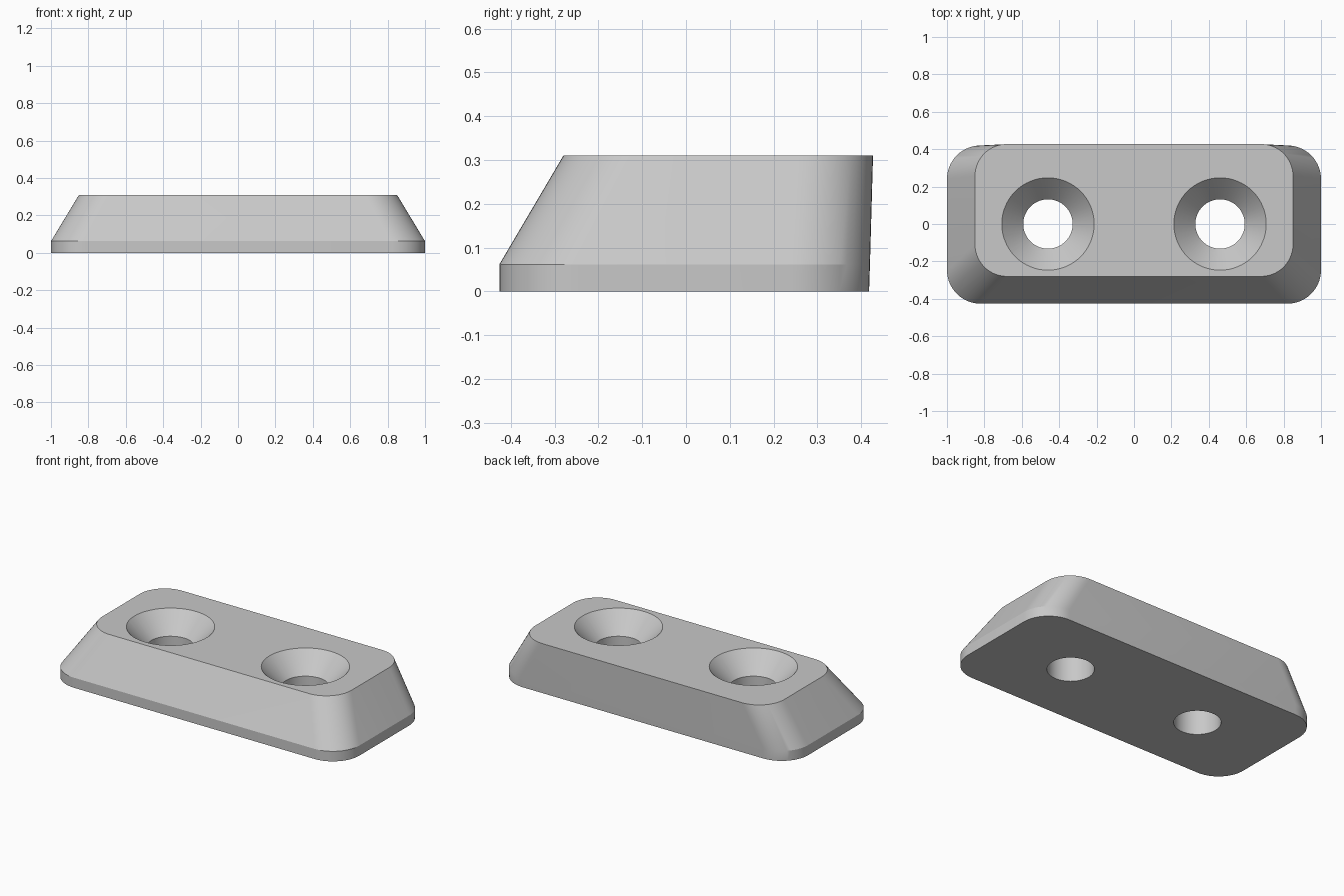
import bpy, bmesh, math

cube = bpy.data.objects.get("Cube")
if cube:
    bpy.data.objects.remove(cube, do_unlink=True)

grey = bpy.data.materials.new("light grey")
grey.use_nodes = True
grey.diffuse_color = (0.58, 0.58, 0.58, 1)
grey.node_tree.nodes["Principled BSDF"].inputs["Base Color"].default_value = grey.diffuse_color


def rounded_ring(bm, half_width, front, back, radius, z, steps=14):
    """Rounded rectangle of vertices, counterclockwise from the right back corner."""
    x = half_width - radius
    corners = [(x, back - radius), (-x, back - radius),
               (-x, front + radius), (x, front + radius)]
    ring = []
    for i, (cx, cy) in enumerate(corners):
        for s in range(steps + 1):
            a = math.pi / 2 * (i + s / steps)
            ring.append(bm.verts.new((cx + radius * math.cos(a),
                                      cy + radius * math.sin(a), z)))
    return ring


def circle_ring(bm, cx, radius, z, steps=64):
    angles = [2 * math.pi * s / steps for s in range(steps)]
    return [bm.verts.new((cx + radius * math.cos(a), radius * math.sin(a), z)) for a in angles]


def loft(bm, rings):
    """Closed solid through rings listed from bottom to top."""
    bm.faces.new(rings[0][::-1])
    bm.faces.new(rings[-1])
    for low, high in zip(rings, rings[1:]):
        for i in range(len(low)):
            j = (i + 1) % len(low)
            bm.faces.new((low[i], low[j], high[j], high[i]))


def make_object(name, bm):
    bmesh.ops.recalc_face_normals(bm, faces=bm.faces)
    mesh = bpy.data.meshes.new(name)
    bm.to_mesh(mesh)
    bm.free()
    mesh.materials.append(grey)
    obj = bpy.data.objects.new(name, mesh)
    bpy.context.collection.objects.link(obj)
    return obj


# Block: short straight foot, then sloped front and ends
bm = bmesh.new()
loft(bm, [rounded_ring(bm, 1.0, -0.426, 0.418, 0.18, 0),
          rounded_ring(bm, 1.0, -0.426, 0.42, 0.18, 0.062),
          rounded_ring(bm, 0.85, -0.28, 0.427, 0.17, 0.31)])
block = make_object("mounting_block", bm)

# Countersunk screw holes
depth, top, shaft, rim = 0.12, 0.31, 0.132, 0.247
over = 0.05
for side, cx in (("left", 0.46), ("right", -0.46)):
    bm = bmesh.new()
    loft(bm, [circle_ring(bm, cx, shaft, -over),
              circle_ring(bm, cx, shaft, top - depth),
              circle_ring(bm, cx, rim + over * (rim - shaft) / depth, top + over)])
    cutter = make_object(side + "_hole_cutter", bm)
    cutter.hide_render = True
    cut = block.modifiers.new(side + "_hole", 'BOOLEAN')
    cut.operation = 'DIFFERENCE'
    cut.solver = 'EXACT'
    cut.object = cutter
    bpy.context.view_layer.objects.active = block
    bpy.ops.object.modifier_apply(modifier=cut.name)
    bpy.data.objects.remove(cutter, do_unlink=True)

# Smooth corners and holes, crisp edges
bpy.ops.object.select_all(action='DESELECT')
block.select_set(True)
bpy.context.view_layer.objects.active = block
bpy.ops.object.shade_smooth_by_angle(angle=math.radians(22))
